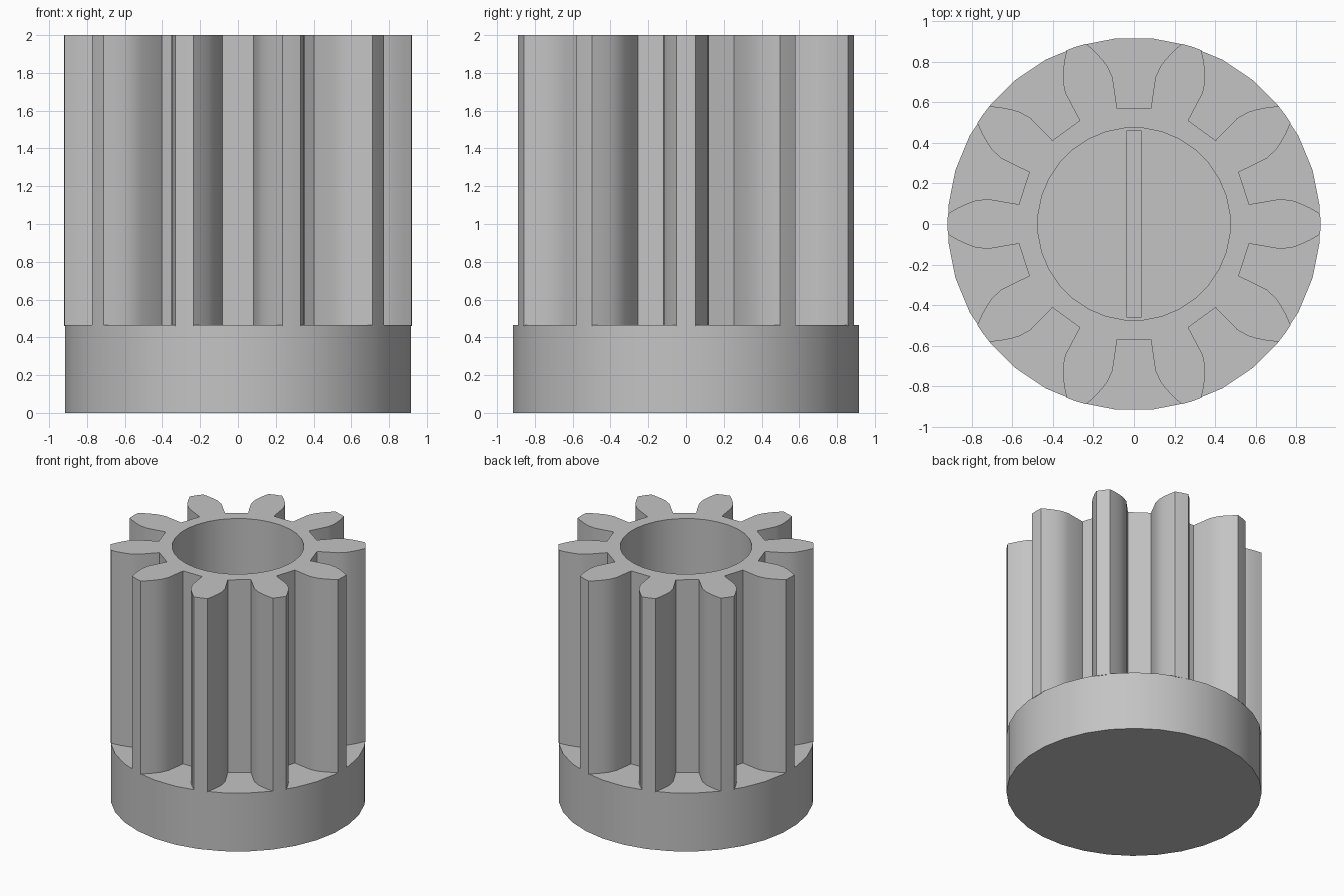
import bpy
import bmesh
from math import pi, cos, sin, radians

if "Cube" in bpy.data.objects:
    bpy.data.objects.remove(bpy.data.objects["Cube"], do_unlink=True)

TEETH = 10
RADIUS, BORE, SIDES = 0.92, 0.475, 32
BASE_TOP, HEIGHT = 0.465, 2.0

grey = bpy.data.materials.new("plain grey")
grey.use_nodes = True
grey.diffuse_color = (0.55, 0.55, 0.55, 1)
grey.node_tree.nodes["Principled BSDF"].inputs["Base Color"].default_value = (0.55, 0.55, 0.55, 1)


def circle(radius, sides):
    return [(radius * cos(2 * pi * (i + 0.5) / sides),
             radius * sin(2 * pi * (i + 0.5) / sides)) for i in range(sides)]


def extrude_outlines(name, outlines, bottom, top):
    """Fill nested closed outlines and extrude them into a solid."""
    curve = bpy.data.curves.new(name, "CURVE")
    curve.dimensions = "2D"
    curve.fill_mode = "BOTH"
    curve.extrude = (top - bottom) / 2
    for outline in outlines:
        spline = curve.splines.new("POLY")
        spline.points.add(len(outline) - 1)
        for point, (x, y) in zip(spline.points, outline):
            point.co = (x, y, 0, 1)
        spline.use_cyclic_u = True
    obj = bpy.data.objects.new(name, curve)
    bpy.context.collection.objects.link(obj)
    bpy.ops.object.select_all(action="DESELECT")
    obj.select_set(True)
    bpy.context.view_layer.objects.active = obj
    bpy.ops.object.convert(target="MESH")
    obj = bpy.context.object
    obj.name = name
    # Weld caps to walls and set the height
    bm = bmesh.new()
    bm.from_mesh(obj.data)
    bmesh.ops.remove_doubles(bm, verts=bm.verts, dist=0.0005)
    bmesh.ops.translate(bm, verts=bm.verts, vec=(0, 0, (top + bottom) / 2))
    bmesh.ops.recalc_face_normals(bm, faces=bm.faces)
    bm.to_mesh(obj.data)
    bm.free()
    obj.data.materials.clear()
    obj.data.materials.append(grey)
    bpy.ops.object.shade_smooth_by_angle(angle=radians(30))
    return obj


# Toothed sleeve: one flank as (distance out, half width), mirrored and repeated
flank = [(0.568, 0.097), (0.72, 0.123), (0.78, 0.116), (0.82, 0.102),
         (0.87, 0.079), (0.918, 0.051)]
tooth = [(u, -v) for u, v in flank] + [(RADIUS, 0)] + flank[::-1]
gear_outline = []
for i in range(TEETH):
    c, s = cos(2 * pi * i / TEETH), sin(2 * pi * i / TEETH)
    gear_outline += [(u * c - v * s, u * s + v * c) for u, v in tooth]
extrude_outlines("toothed_sleeve", [gear_outline, circle(BORE, SIDES)], BASE_TOP - 0.005, HEIGHT)

# Solid round base, closing the bottom of the bore
extrude_outlines("round_base", [circle(RADIUS, SIDES)], 0, BASE_TOP)

# Narrow key bar across the bore floor
w, l = 0.037, 0.46
extrude_outlines("key_bar", [[(-w, -l), (w, -l), (w, l), (-w, l)]], BASE_TOP - 0.05, BASE_TOP + 0.1)
